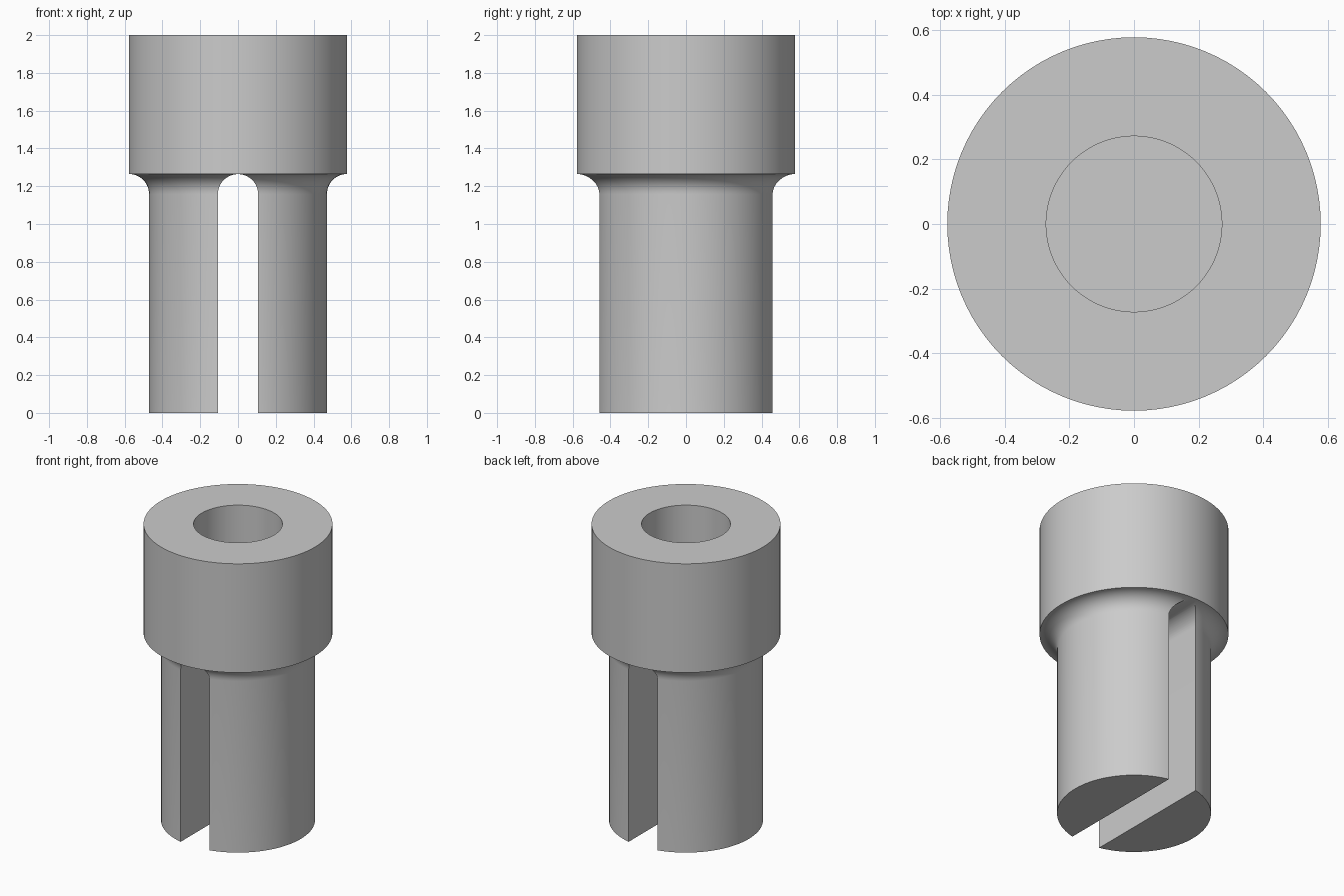
import bpy
import bmesh
from math import sin, cos, pi, radians
from mathutils import Vector

old = bpy.data.objects.get("Cube")
if old:
    bpy.data.objects.remove(old, do_unlink=True)

HEAD_R, SHAFT_R, BORE_R = 0.578, 0.471, 0.272
TOP, SHOULDER, BORE_FLOOR = 2.0, 1.265, 1.42
FILLET = HEAD_R - SHAFT_R
SLOT = 0.107
SIDES, ARC = 96, 12

# Plain grey material
grey = bpy.data.materials.new("plain_grey")
grey.use_nodes = True
colour = (0.6, 0.6, 0.6, 1)
grey.diffuse_color = colour
grey.node_tree.nodes["Principled BSDF"].inputs["Base Color"].default_value = colour


def make_object(name, bm):
    bmesh.ops.remove_doubles(bm, verts=bm.verts, dist=1e-5)
    bmesh.ops.recalc_face_normals(bm, faces=bm.faces)
    mesh = bpy.data.meshes.new(name)
    bm.to_mesh(mesh)
    bm.free()
    mesh.materials.append(grey)
    obj = bpy.data.objects.new(name, mesh)
    bpy.context.collection.objects.link(obj)
    return obj


def lathe(name, profile):
    """Revolve (radius, height) points; ends on the axis become flat caps."""
    bm = bmesh.new()
    rings = [[bm.verts.new((r * cos(2 * pi * i / SIDES), r * sin(2 * pi * i / SIDES), z))
              for i in range(SIDES)] for r, z in profile]
    for low, high in zip(rings, rings[1:]):
        for i in range(SIDES):
            j = (i + 1) % SIDES
            bm.faces.new((low[i], low[j], high[j], high[i]))
    bm.faces.new(rings[0])
    bm.faces.new(rings[-1])
    return make_object(name, bm)


# Headed pin: shaft, concave shoulder fillet, head and blind bore
fillet = [(HEAD_R - FILLET * cos(a), SHOULDER - FILLET + FILLET * sin(a))
          for a in (pi / 2 * i / ARC for i in range(ARC + 1))]
profile = ([(SHAFT_R, 0)] + fillet
           + [(HEAD_R, TOP), (BORE_R, TOP), (BORE_R, BORE_FLOOR)])
pin = lathe("slotted_pin", profile)

# Round-topped slot cutter, running front to back
bm = bmesh.new()
arch = [(SLOT * cos(pi * i / (2 * ARC)), SHOULDER - 0.001 - SLOT + SLOT * sin(pi * i / (2 * ARC)))
        for i in range(2 * ARC + 1)]
outline = [(SLOT, -0.2)] + arch + [(-SLOT, -0.2)]
face = bm.faces.new([bm.verts.new((x, -1, z)) for x, z in outline])
extruded = bmesh.ops.extrude_face_region(bm, geom=[face])
bmesh.ops.translate(bm, vec=Vector((0, 2, 0)),
                    verts=[v for v in extruded["geom"] if isinstance(v, bmesh.types.BMVert)])
cutter = make_object("slot_cutter", bm)
cutter.hide_render = True

# Cut the slot and drop the cutter
bpy.ops.object.select_all(action="DESELECT")
bpy.context.view_layer.objects.active = pin
pin.select_set(True)
cut = pin.modifiers.new("slot", "BOOLEAN")
cut.operation = "DIFFERENCE"
cut.solver = "EXACT"
cut.object = cutter
bpy.ops.object.modifier_apply(modifier=cut.name)
bpy.data.objects.remove(cutter, do_unlink=True)

# Smooth curved walls, crisp edges
bpy.ops.object.shade_smooth_by_angle(angle=radians(30))
